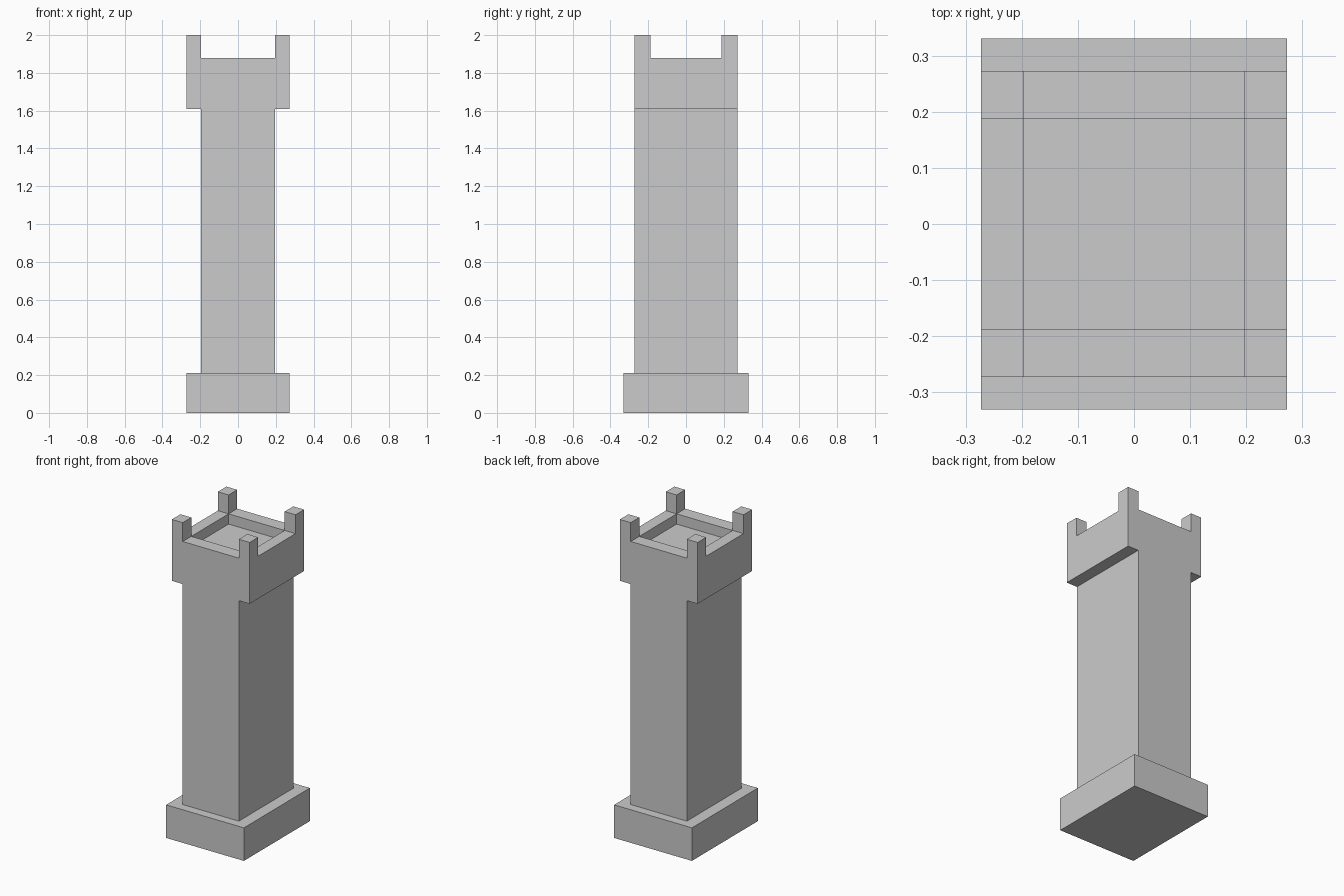
import bpy

if "Cube" in bpy.data.objects:
    bpy.data.objects.remove(bpy.data.objects["Cube"])


def box(name, hx, hy, z0, z1):
    """Box centred on the z axis, given half widths and a z range."""
    bpy.ops.mesh.primitive_cube_add(size=2, location=(0, 0, (z0 + z1) / 2))
    ob = bpy.context.object
    ob.name = name
    ob.scale = (hx, hy, (z1 - z0) / 2)
    bpy.ops.object.transform_apply(location=True, rotation=False, scale=True)
    return ob


def cut(target, *cutter_box):
    """Subtract a box from the target and remove the cutter."""
    cutter = box("cutter", *cutter_box)
    mod = target.modifiers.new("cut", 'BOOLEAN')
    mod.operation = 'DIFFERENCE'
    mod.solver = 'EXACT'
    mod.object = cutter
    bpy.context.view_layer.objects.active = target
    bpy.ops.object.modifier_apply(modifier=mod.name)
    bpy.data.objects.remove(cutter, do_unlink=True)


INNER_X, INNER_Y = 0.197, 0.187
RIM, FLOOR = 1.88, 1.815

# Plinth and shaft
box("plinth", 0.273, 0.331, 0, 0.21)
box("shaft", 0.197, 0.273, 0.21, 1.61)

# Battlement: two crossing slots leave the corner posts, then the sunken floor
battlement = box("battlement", 0.273, 0.273, 1.61, 2.0)
cut(battlement, INNER_X, 0.5, RIM, 2.2)
cut(battlement, 0.5, INNER_Y, RIM, 2.2)
cut(battlement, INNER_X, INNER_Y, FLOOR, 2.2)
